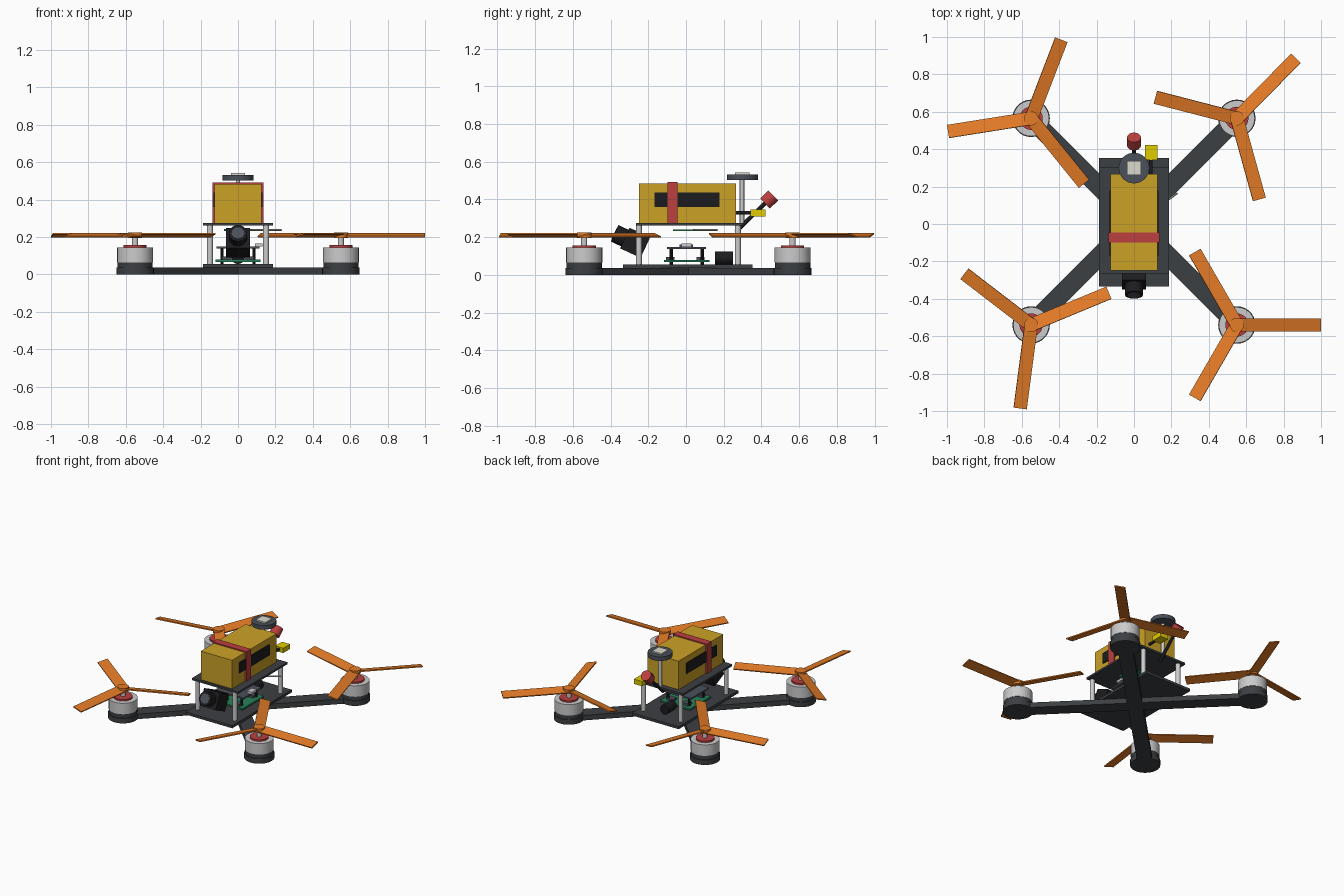
import bpy
from math import radians, sin, cos
from mathutils import Vector, Matrix

if "Cube" in bpy.data.objects:
    bpy.data.objects.remove(bpy.data.objects["Cube"])

COLORS = {
    "carbon": (0.045, 0.05, 0.055, 1), "black": (0.012, 0.012, 0.014, 1),
    "metal": (0.6, 0.61, 0.63, 1), "red": (0.5, 0.05, 0.05, 1),
    "orange": (0.78, 0.2, 0.02, 1), "yellow": (0.6, 0.36, 0.02, 1),
    "bright_yellow": (0.75, 0.6, 0.0, 1), "green": (0.02, 0.22, 0.1, 1),
    "slate": (0.07, 0.08, 0.1, 1), "cream": (0.7, 0.7, 0.62, 1),
}
mats = {}
for n, c in COLORS.items():
    mats[n] = bpy.data.materials.new(n)
    mats[n].diffuse_color = c


def box(name, lo, hi, color, bevel=0.0):
    """Axis-aligned box from its two corners."""
    lo, hi = Vector(lo), Vector(hi)
    bpy.ops.mesh.primitive_cube_add(size=1)
    ob = bpy.context.object
    ob.name = name
    ob.data.transform(Matrix.Translation((lo + hi) / 2) @ Matrix.Diagonal((hi - lo).to_4d()))
    ob.data.materials.append(mats[color])
    if bevel:
        m = ob.modifiers.new("bevel", "BEVEL")
        m.width, m.segments = bevel, 2
    return ob


def rod(name, a, b, r, color, sides=28):
    """Cylinder between two points."""
    a, b = Vector(a), Vector(b)
    bpy.ops.mesh.primitive_cylinder_add(vertices=sides, radius=r, depth=(b - a).length)
    ob = bpy.context.object
    ob.name = name
    ob.location = (a + b) / 2
    ob.rotation_euler = (b - a).to_track_quat("Z", "Y").to_euler()
    ob.data.materials.append(mats[color])
    bpy.ops.object.shade_smooth_by_angle(angle=radians(35))
    return ob


def disc(name, x, y, z0, z1, r, color, sides=28):
    return rod(name, (x, y, z0), (x, y, z1), r, color, sides)


# Arms crossing under the body
CY = 0.0125
for name, s in (("arm_a", 1), ("arm_b", -1)):
    arm = box(name, (-0.78, -0.05, 0), (0.78, 0.05, 0.037), "carbon")
    arm.location = (0, CY, 0)
    arm.rotation_euler.z = s * radians(45)

# Motors and three-bladed propellers: x, y, blade start angle, pitch sign
for label, x, y, ang, s in (("front_right", 0.55, -0.54, 0, 1), ("front_left", -0.55, -0.54, 22.5, -1),
                            ("back_right", 0.55, 0.565, 45.5, -1), ("back_left", -0.55, 0.565, 69, 1)):
    disc(label + "_arm_pad", x, y, 0, 0.037, 0.1, "carbon")
    disc(label + "_motor_base", x, y, 0.037, 0.065, 0.094, "carbon")
    disc(label + "_motor_bell", x, y, 0.065, 0.145, 0.096, "metal")
    disc(label + "_motor_cap", x, y, 0.145, 0.157, 0.062, "red")
    disc(label + "_shaft", x, y, 0.157, 0.2, 0.016, "metal", 16)
    disc(label + "_prop_hub", x, y, 0.196, 0.225, 0.038, "orange")
    for k in range(3):
        blade = box(f"{label}_blade_{k + 1}", (0, -0.036, -0.004), (0.45, 0.036, 0.004), "orange")
        blade.matrix_world = (Matrix.Translation((x, y, 0.21))
                              @ Matrix.Rotation(radians(ang + 120 * k), 4, "Z")
                              @ Matrix.Rotation(s * radians(14), 4, "X"))

# Frame plates and standoffs
box("bottom_plate", (-0.188, -0.335, 0.037), (0.188, 0.353, 0.056), "carbon")
box("top_plate", (-0.188, -0.265, 0.262), (0.188, 0.303, 0.276), "carbon")
for sx in (-1, 1):
    for y in (-0.25, 0.275):
        disc("standoff", sx * 0.15, y, 0.056, 0.262, 0.016, "metal", 16)

# Battery, side labels and strap
box("battery", (-0.126, -0.249, 0.276), (0.126, 0.266, 0.484), "yellow")
for sx in (-1, 1):
    box("battery_label", (sx * 0.129 - 0.003, -0.168, 0.36), (sx * 0.129 + 0.003, 0.178, 0.438), "black")
    box("strap_side", (sx * 0.131 - 0.005, -0.099, 0.276), (sx * 0.131 + 0.005, -0.046, 0.492), "red")
box("strap_top", (-0.136, -0.099, 0.484), (0.136, -0.046, 0.492), "red")

# Power lead and plug
rod("power_lead", (0.09, 0.25, 0.33), (0.09, 0.35, 0.33), 0.01, "black", 12)
box("power_plug", (0.06, 0.342, 0.311), (0.125, 0.422, 0.346), "bright_yellow")

# Tilted camera
t = radians(25)
c = Vector((0, -0.27, 0.17))
d = Vector((0, -cos(t), sin(t)))
cam = box("camera_body", (-0.064, -0.06, -0.06), (0.064, 0.06, 0.06), "black")
cam.location = c
cam.rotation_euler.x = -t
rod("camera_lens", c + d * 0.055, c + d * 0.12, 0.048, "black", 24)
rod("camera_lens_glass", c + d * 0.12, c + d * 0.122, 0.034, "slate", 24)

# Stacked circuit boards
box("lower_board", (-0.12, -0.117, 0.068), (0.12, 0.125, 0.08), "green")
for sx in (-1, 1):
    for y in (-0.083, 0.077):
        box("lower_board_chip", (sx * 0.06 - 0.025, y - 0.022, 0.08), (sx * 0.06 + 0.025, y + 0.022, 0.096), "slate")
    for y in (-0.078, 0.086):
        disc("stack_post", sx * 0.085, y, 0.056, 0.138, 0.009, "black", 10)
box("middle_board", (-0.115, -0.1, 0.138), (0.115, 0.106, 0.149), "slate")
box("middle_board_chip", (-0.036, -0.035, 0.149), (0.036, 0.038, 0.162), "slate")
box("data_socket", (0.09, -0.025, 0.149), (0.13, 0.03, 0.166), "metal")
box("upper_board", (-0.075, -0.07, 0.232), (0.075, 0.075, 0.242), "green")
rod("receiver_wire", (0.06, 0.04, 0.238), (0.232, 0.165, 0.238), 0.005, "cream", 8)
rod("capacitor", (0, 0.153, 0.09), (0, 0.25, 0.09), 0.034, "black", 20)

# Rear antenna
rod("antenna_stem", (0, 0.265, 0.23), (0, 0.43, 0.39), 0.011, "black", 14)
rod("antenna_cap", (0, 0.419, 0.379), (0, 0.463, 0.421), 0.037, "red", 24)

# Positioning receiver on its mast
disc("receiver_mast", 0, 0.297, 0.262, 0.505, 0.012, "metal", 16)
disc("receiver_puck", 0, 0.299, 0.503, 0.533, 0.082, "slate", 32)
box("receiver_patch", (-0.038, 0.261, 0.533), (0.038, 0.337, 0.543), "cream")

for m in bpy.data.materials:
    if m.users and not m.is_grease_pencil:
        m.use_nodes = True
        m.node_tree.nodes["Principled BSDF"].inputs["Base Color"].default_value = m.diffuse_color
